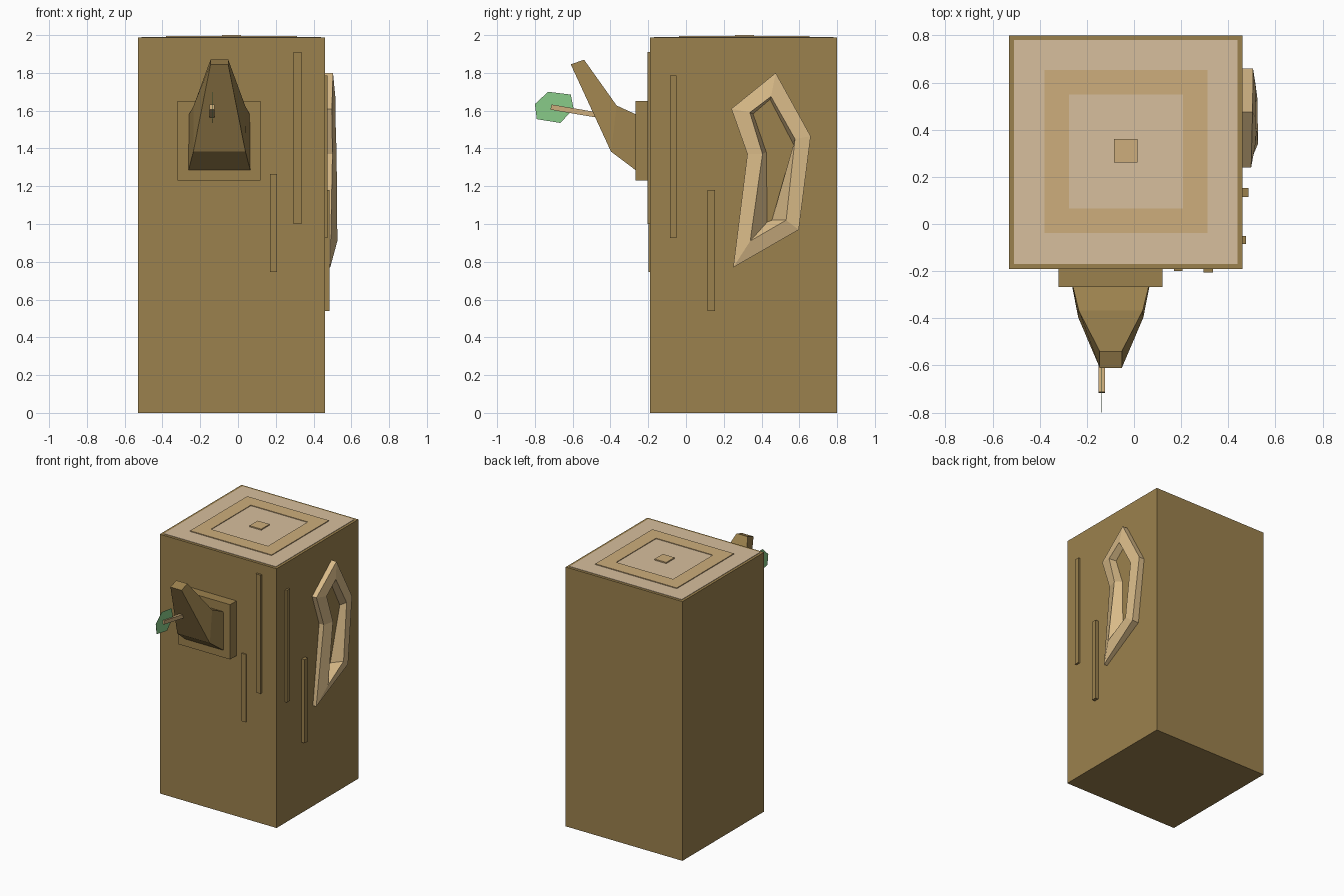
import bpy, bmesh
from mathutils import Vector

if "Cube" in bpy.data.objects:
    bpy.data.objects.remove(bpy.data.objects["Cube"])


def material(name, rgb):
    m = bpy.data.materials.new(name)
    m.diffuse_color = (*rgb, 1)
    m.use_nodes = True
    m.node_tree.nodes["Principled BSDF"].inputs["Base Color"].default_value = m.diffuse_color
    return m


BARK = material("bark", (0.33, 0.22, 0.075))
PALE = material("pale_wood", (0.68, 0.52, 0.34))
TAN = material("tan_wood", (0.61, 0.42, 0.20))
RIM = material("rim_wood", (0.70, 0.50, 0.25))
LEAF = material("leaf_green", (0.25, 0.60, 0.25))


def finish(name, bm, *mats):
    bmesh.ops.recalc_face_normals(bm, faces=bm.faces)
    me = bpy.data.meshes.new(name)
    bm.to_mesh(me)
    bm.free()
    for m in mats:
        me.materials.append(m)
    ob = bpy.data.objects.new(name, me)
    bpy.context.collection.objects.link(ob)
    return ob


def box_bm(x, y, z):
    bm = bmesh.new()
    bmesh.ops.create_cube(bm, size=1)
    for v in bm.verts:
        v.co = [r[0] if c < 0 else r[1] for c, r in zip(v.co, (x, y, z))]
    return bm


def box(name, mat, x, y, z):
    return finish(name, box_bm(x, y, z), mat)


def loft_bm(rings, cap_start=True, cap_end=True):
    bm = bmesh.new()
    loops = [[bm.verts.new(p) for p in r] for r in rings]
    for a, b in zip(loops, loops[1:]):
        for i in range(len(a)):
            j = (i + 1) % len(a)
            bm.faces.new((a[i], a[j], b[j], b[i]))
    if cap_start:
        bm.faces.new(loops[0][::-1])
    if cap_end:
        bm.faces.new(loops[-1])
    return bm


# Square trunk
box("trunk", BARK, (-0.53, 0.46), (-0.19, 0.80), (0, 1.987))

# Growth rings on the cut top
box("top_outer_ring", PALE, (-0.51, 0.44), (-0.17, 0.78), (1.97, 1.99))
bm = box_bm((-0.38, 0.312), (-0.038, 0.654), (1.97, 1.996))
top = max(bm.faces, key=lambda f: f.calc_center_median().z)
bmesh.ops.inset_region(bm, faces=[top], thickness=0.148)
walls = bmesh.ops.extrude_discrete_faces(bm, faces=[top])["faces"]
for v in walls[0].verts:
    v.co.z = 1.991
walls[0].material_index = 1
finish("top_middle_ring", bm, TAN, PALE)
box("top_core", TAN, (-0.085, 0.015), (0.26, 0.36), (1.98, 2.0))

# Raised bark strips on the front and right sides
for i, (x0, x1, z0, z1, y) in enumerate(((0.295, 0.335, 1.0, 1.91, -0.205),
                                         (0.17, 0.206, 0.745, 1.265, -0.199))):
    box(f"front_bark_strip_{i + 1}", BARK, (x0, x1), (y, -0.18), (z0, z1))
for i, (y0, y1, z0, z1, x) in enumerate(((-0.085, -0.05, 0.925, 1.785, 0.475),
                                         (0.115, 0.153, 0.54, 1.18, 0.485))):
    box(f"right_bark_strip_{i + 1}", BARK, (0.45, x), (y0, y1), (z0, z1))

# Branch collar and tapering broken branch
box("branch_collar", BARK, (-0.32, 0.12), (-0.267, -0.18), (1.23, 1.65))
CX = -0.0985
sections = (((-0.26, 1.28), 0.165, (-0.26, 1.578), 0.162),
            ((-0.397, 1.383), 0.138, (-0.367, 1.627), 0.136),
            ((-0.61, 1.845), 0.047, (-0.54, 1.87), 0.047))
rings = [[(CX - wb, *b), (CX + wb, *b), (CX + wt, *t), (CX - wt, *t)]
         for b, wb, t, wt in sections]
finish("branch", loft_bm(rings), BARK)

# Twig and flat leaf
a, b = Vector((-0.137, -0.715, 1.619)), Vector((-0.137, -0.44, 1.572))
up = Vector((0, 0.17, 0.985)) * 0.014
side = Vector((0.013, 0, 0))
finish("twig", loft_bm([[p - side - up, p + side - up, p + side + up, p - side + up]
                        for p in (a, b)]), TAN)
outline = [(-0.73, 1.70), (-0.61, 1.685), (-0.595, 1.61),
           (-0.665, 1.535), (-0.79, 1.555), (-0.80, 1.635)]
finish("leaf", loft_bm([[(x, *p) for p in outline] for x in (-0.1375, -0.1355)]), LEAF)

# Knot hole: wall, sloping rim, lip falling to the dark floor
outer = [(0.475, 1.80), (0.66, 1.465), (0.597, 0.97),
         (0.25, 0.77), (0.325, 1.37), (0.24, 1.61)]
outer_x = [0.503, 0.505, 0.515, 0.488, 0.50, 0.497]
lip = [(0.45, 1.675), (0.577, 1.45), (0.53, 1.02),
       (0.34, 0.91), (0.405, 1.37), (0.338, 1.59)]
lip_x = [0.515, 0.517, 0.524, 0.526, 0.522, 0.515]
floor = [(0.445, 1.66), (0.57, 1.42), (0.455, 1.02),
         (0.43, 1.01), (0.425, 1.38), (0.355, 1.583)]
rings = [[(0.455, *p) for p in outer],
         [(x, *p) for x, p in zip(outer_x, outer)],
         [(x, *p) for x, p in zip(lip_x, lip)],
         [(0.464, *p) for p in floor]]
bm = loft_bm(rings)
bm.faces.ensure_lookup_table()
bm.faces[-1].material_index = 1
finish("knot_hole", bm, RIM, BARK)
